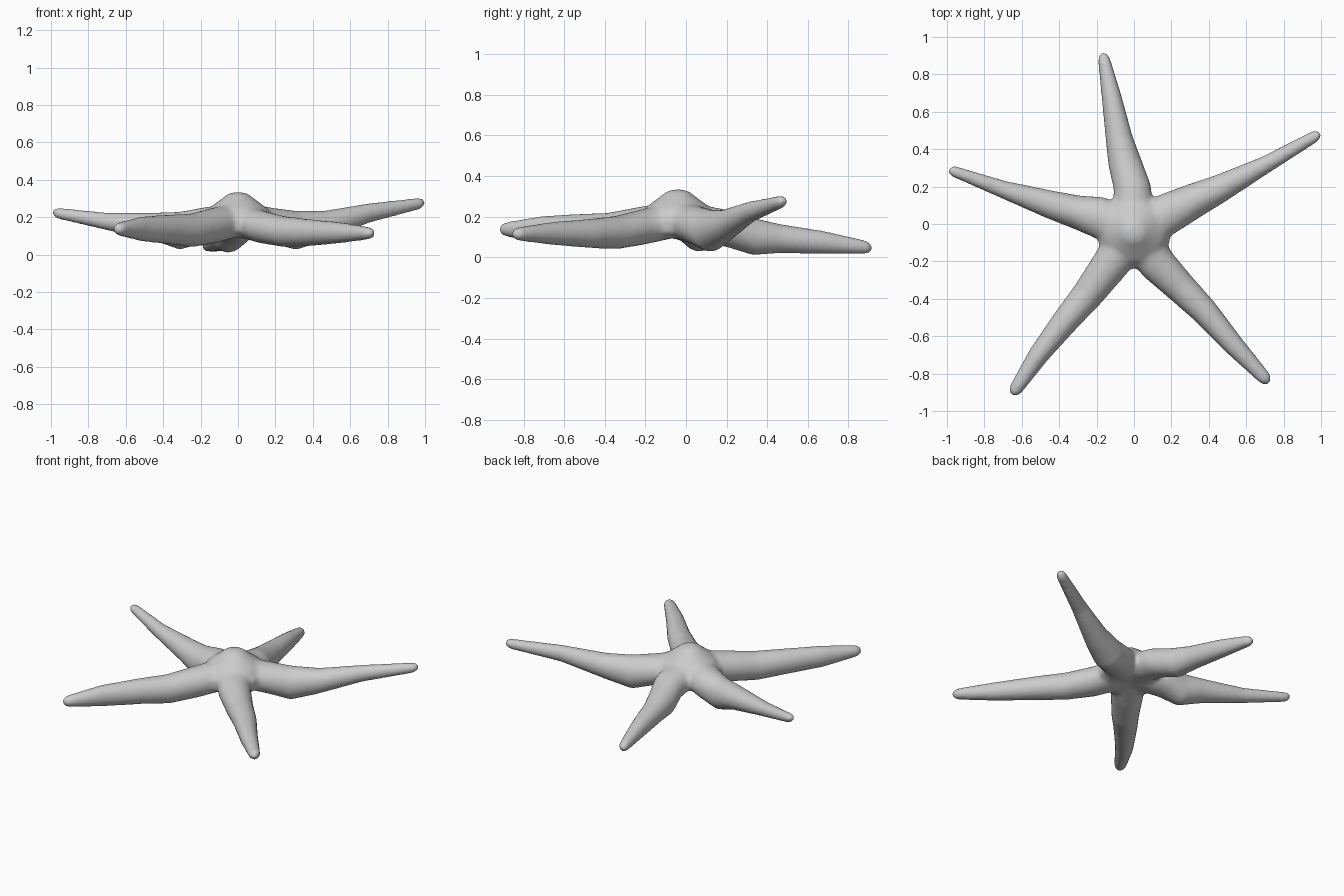
import bpy, bmesh, math
from mathutils import Vector

old = bpy.data.objects.get("Cube")
if old:
    bpy.data.objects.remove(old, do_unlink=True)

SIDES = 20
CENTRE = (0, -0.04, 0.1, 0.28, 0.12)

# Arm stations from body to tip: x, y, underside z, top z, half width
ARMS = {
    "back": [(-0.01, 0.2, 0.05, 0.235, 0.1), (-0.05, 0.33, 0.01, 0.195, 0.09),
             (-0.08, 0.46, 0.02, 0.165, 0.073), (-0.12, 0.68, 0.015, 0.13, 0.054),
             (-0.16, 0.88, 0.015, 0.085, 0.034)],
    "right": [(-0.2, 0.04, 0.06, 0.25, 0.11), (-0.31, 0.065, 0.025, 0.23, 0.09),
              (-0.45, 0.105, 0.075, 0.225, 0.076), (-0.7, 0.185, 0.13, 0.225, 0.048),
              (-0.96, 0.28, 0.19, 0.252, 0.031)],
    "left": [(0.19, 0.06, 0.06, 0.25, 0.11), (0.31, 0.12, 0.025, 0.235, 0.095),
             (0.46, 0.19, 0.075, 0.235, 0.076), (0.7, 0.315, 0.17, 0.275, 0.048),
             (0.965, 0.467, 0.24, 0.305, 0.033)],
    "front_left": [(0.13, -0.22, 0.06, 0.235, 0.1), (0.25, -0.34, 0.04, 0.205, 0.085),
                   (0.38, -0.47, 0.045, 0.19, 0.073), (0.54, -0.655, 0.06, 0.175, 0.056),
                   (0.695, -0.82, 0.08, 0.15, 0.038)],
    "front_right": [(-0.13, -0.22, 0.06, 0.25, 0.1), (-0.25, -0.38, 0.04, 0.22, 0.085),
                    (-0.36, -0.51, 0.055, 0.215, 0.073), (-0.51, -0.7, 0.07, 0.205, 0.056),
                    (-0.63, -0.88, 0.1, 0.175, 0.038)],
}


def bridge(bm, a, b):
    n = len(a)
    for i in range(n):
        bm.faces.new((a[i], a[(i + 1) % n], b[(i + 1) % n], b[i]))


def add_ring(bm, centre, side, half_width, half_height):
    ring = []
    for i in range(SIDES):
        t = math.tau * i / SIDES
        offset = side * half_width * math.cos(t)
        offset.z = half_height * math.sin(t)
        ring.append(bm.verts.new(centre + offset))
    return ring


def add_arm(bm, stations):
    """Loft flattened rings along the arm and round off the tip."""
    stations = [CENTRE] + stations
    mids = [Vector((x, y, (lo + hi) / 2)) for x, y, lo, hi, w in stations]
    rings = []
    for i, (x, y, lo, hi, w) in enumerate(stations):
        along = mids[min(i + 1, len(mids) - 1)] - mids[max(i - 1, 0)]
        side = Vector((along.y, -along.x, 0)).normalized()
        rings.append(add_ring(bm, mids[i], side, w, (hi - lo) / 2))
    along.normalize()
    for reach, scale in ((0.65, 0.8), (1.1, 0.4)):
        rings.append(add_ring(bm, mids[-1] + along * w * reach, side,
                              w * scale, (hi - lo) / 2 * scale))
    for a, b in zip(rings, rings[1:]):
        bridge(bm, a, b)
    bm.faces.new(rings[0])
    bm.faces.new(rings[-1])


def add_disc(bm):
    """Domed central body with a hollowed underside."""
    profile = [(0.015, 0.335), (0.055, 0.325), (0.1, 0.29), (0.16, 0.245),
               (0.2, 0.19), (0.19, 0.12), (0.13, 0.09), (0.05, 0.1)]
    rings = [add_ring(bm, Vector((0, -0.04, z)), Vector((1, 0, 0)), r, 0)
             for r, z in profile]
    for ring, (r, z) in zip(rings, profile):
        for i, v in enumerate(ring):
            v.co.y += r * math.sin(math.tau * i / SIDES)
    for a, b in zip(rings, rings[1:]):
        bridge(bm, a, b)
    bm.faces.new(rings[0])
    bm.faces.new(rings[-1])


# Starfish body
bm = bmesh.new()
add_disc(bm)
for stations in ARMS.values():
    add_arm(bm, stations)
bmesh.ops.recalc_face_normals(bm, faces=bm.faces)
mesh = bpy.data.meshes.new("starfish")
bm.to_mesh(mesh)
bm.free()
body = bpy.data.objects.new("starfish", mesh)
bpy.context.collection.objects.link(body)

# Skin colour
grey = bpy.data.materials.new("pale grey")
grey.use_nodes = True
colour = (0.6, 0.6, 0.6, 1)
grey.diffuse_color = colour
grey.node_tree.nodes["Principled BSDF"].inputs["Base Color"].default_value = colour
mesh.materials.append(grey)

# Fuse the arms and disc into one soft skin
remesh = body.modifiers.new("fuse", 'REMESH')
remesh.mode = 'VOXEL'
remesh.voxel_size = 0.011
remesh.use_smooth_shade = True
soften = body.modifiers.new("soften", 'SMOOTH')
soften.factor = 0.5
soften.iterations = 14

bpy.context.view_layer.objects.active = body
body.select_set(True)
for name in ("fuse", "soften"):
    bpy.ops.object.modifier_apply(modifier=name)
bpy.ops.object.shade_smooth()
